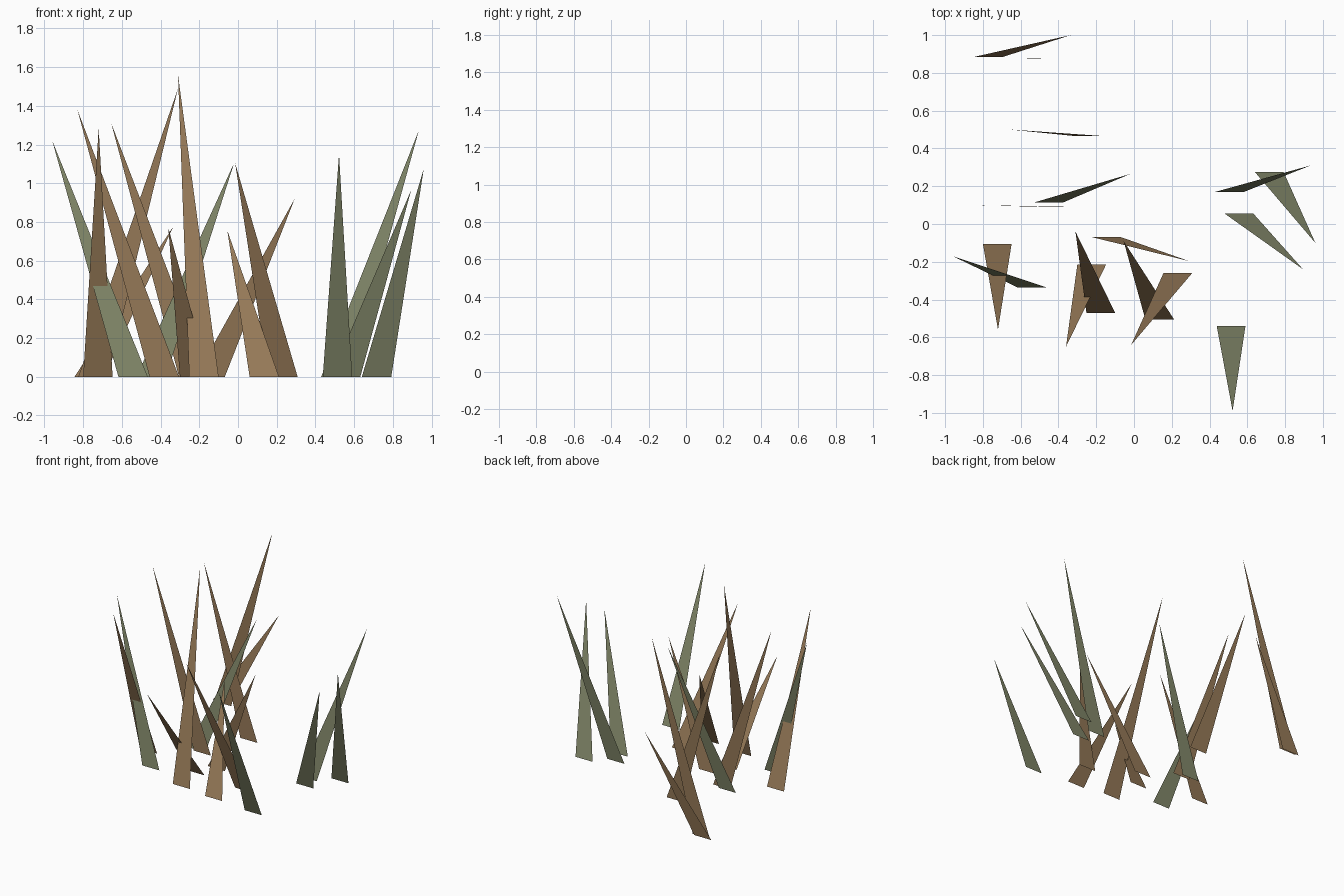
import bpy

if "Cube" in bpy.data.objects:
    bpy.data.objects.remove(bpy.data.objects["Cube"])

BLADE_WIDTH = 0.152


def make_material(name, color):
    mat = bpy.data.materials.new(name)
    mat.diffuse_color = (*color, 1.0)
    mat.use_nodes = True
    mat.node_tree.nodes["Principled BSDF"].inputs["Base Color"].default_value = mat.diffuse_color
    return mat


def make_blade(name, mat, base_x, base_y, tip):
    """One flat triangular grass blade: base edge along x on the ground, leaning to its tip."""
    mesh = bpy.data.meshes.new(name)
    verts = [(base_x, base_y, 0), (base_x + BLADE_WIDTH, base_y, 0), tip]
    mesh.from_pydata(verts, [], [(0, 1, 2)])
    mesh.materials.append(mat)
    obj = bpy.data.objects.new(name, mesh)
    bpy.context.collection.objects.link(obj)
    return obj


brown = make_material("dry_brown", (0.30, 0.19, 0.095))
green = make_material("dull_green", (0.22, 0.24, 0.14))

# Dry blades: left base x, base y, tip
dry_blades = [
    (-0.845, 0.885, (-0.335, 1.00, 0.775)),
    (-0.825, 0.875, (-0.31, 0.88, 1.49)),
    (-0.305, 0.465, (-0.655, 0.50, 1.31)),
    (-0.457, 0.09, (-0.83, 0.10, 1.38)),
    (-0.80, -0.105, (-0.72, -0.56, 1.285)),
    (-0.30, -0.215, (-0.36, -0.65, 0.77)),
    (-0.252, -0.47, (-0.31, -0.04, 1.56)),
    (0.06, -0.505, (-0.055, -0.09, 0.755)),
    (0.156, -0.26, (-0.015, -0.64, 1.105)),
    (-0.22, -0.07, (0.293, -0.197, 0.92)),
]

# Green blades
green_blades = [
    (-0.525, 0.115, (-0.02, 0.265, 1.105)),
    (0.43, 0.17, (0.935, 0.31, 1.275)),
    (0.64, 0.275, (0.96, -0.10, 1.075)),
    (0.48, 0.055, (0.895, -0.24, 0.965)),
    (0.438, -0.54, (0.522, -0.99, 1.15)),
    (-0.618, -0.335, (-0.96, -0.17, 1.22)),
]

for label, mat, blades in (("dry_blade", brown, dry_blades),
                           ("green_blade", green, green_blades)):
    for i, (base_x, base_y, tip) in enumerate(blades, 1):
        make_blade(f"{label}_{i}", mat, base_x, base_y, tip)
